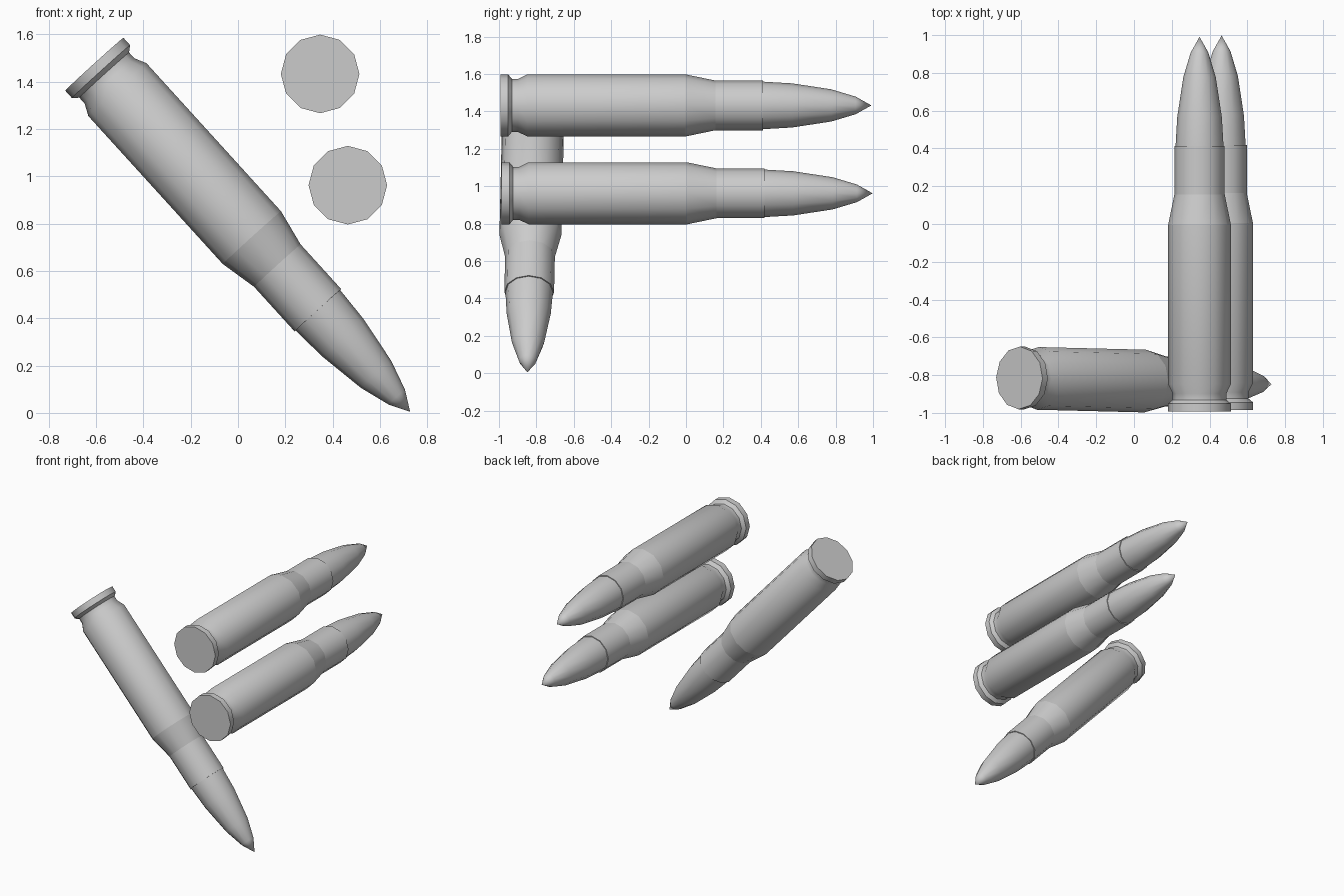
import bpy
import bmesh
from math import cos, sin, tau
from mathutils import Vector

cube = bpy.data.objects.get("Cube")
if cube:
    bpy.data.objects.remove(cube, do_unlink=True)

SIDES = 12

grey = bpy.data.materials.new("plain_grey")
grey.use_nodes = True
grey.diffuse_color = (0.6, 0.6, 0.6, 1)
grey.node_tree.nodes["Principled BSDF"].inputs["Base Color"].default_value = (0.6, 0.6, 0.6, 1)

# Profiles: (distance from base, radius, crisp ring?)
CASE = [(0, 0.166, True), (0.042, 0.166, True), (0.062, 0.142, True),
        (0.095, 0.142, False), (0.145, 0.166, False), (0.99, 0.166, True),
        (1.15, 0.133, True), (1.405, 0.133, True), (1.405, 0.12, True)]
BULLET = [(1.36, 0.128, True), (1.405, 0.127, False), (1.56, 0.118, False),
          (1.77, 0.086, False), (1.9, 0.047, False), (1.984, 0, False)]


def lathe(name, profile, base, tip):
    """Turn a profile about the line from base to tip."""
    bm = bmesh.new()
    rings = []
    for t, r, crisp in profile:
        count = SIDES if r else 1
        rings.append([bm.verts.new((r * cos(tau * i / SIDES), r * sin(tau * i / SIDES), t))
                      for i in range(count)])
    bm.faces.new(rings[0][::-1])
    for low, high in zip(rings, rings[1:]):
        for i in range(SIDES):
            j = (i + 1) % SIDES
            top = [high[j], high[i]] if len(high) > 1 else [high[0]]
            bm.faces.new([low[i], low[j]] + top).smooth = True
    # Keep the rim, shoulder and mouth rings crisp
    for ring, (t, r, crisp) in zip(rings, profile):
        if crisp:
            for i in range(SIDES):
                bm.edges.get((ring[i], ring[i - 1])).smooth = False
    mesh = bpy.data.meshes.new(name)
    bm.to_mesh(mesh)
    bm.free()
    mesh.materials.append(grey)
    obj = bpy.data.objects.new(name, mesh)
    bpy.context.collection.objects.link(obj)
    obj.location = base
    obj.rotation_euler = (Vector(tip) - Vector(base)).to_track_quat('Z', 'Y').to_euler()


# Two level rounds and one leaning round, each a case with a seated bullet
ROUNDS = {
    "upper": ((0.347, -0.993, 1.432), (0.347, 0.99, 1.432)),
    "lower": ((0.464, -0.986, 0.962), (0.464, 0.997, 0.962)),
    "leaning": ((-0.607, -0.815, 1.473), (0.727, -0.848, 0.005)),
}
for label, (base, tip) in ROUNDS.items():
    lathe(label + "_case", CASE, base, tip)
    lathe(label + "_bullet", BULLET, base, tip)
